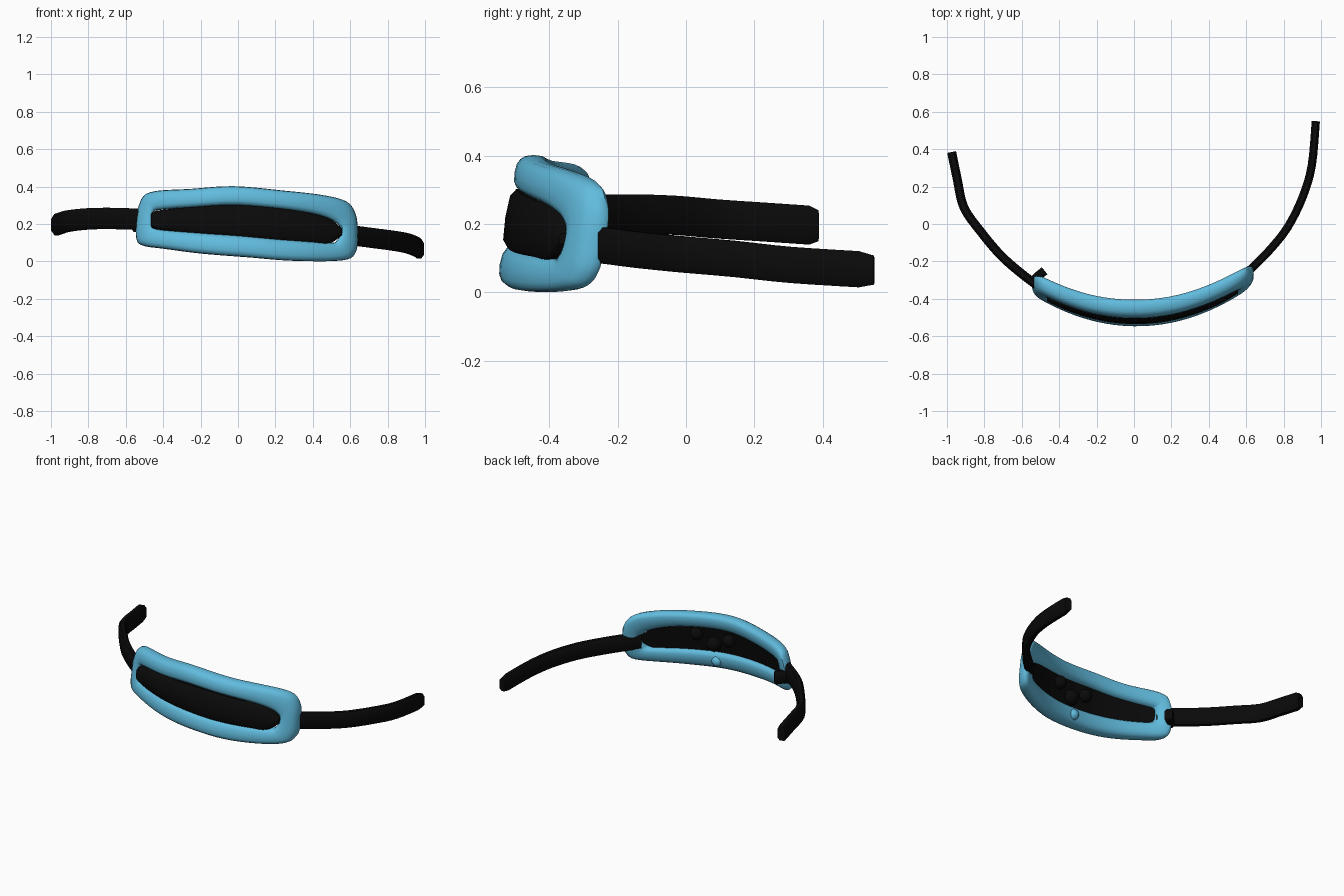
import bpy, bmesh, math
from mathutils import Vector

if "Cube" in bpy.data.objects:
    bpy.data.objects.remove(bpy.data.objects["Cube"])

def material(name, rgb):
    m = bpy.data.materials.new(name)
    m.diffuse_color = (*rgb, 1)
    m.use_nodes = True
    m.node_tree.nodes["Principled BSDF"].inputs["Base Color"].default_value = m.diffuse_color
    return m

BLUE = material("sky blue", (0.12, 0.50, 0.73))
BLACK = material("black", (0.003, 0.003, 0.003))

def finish(name, bm, mat):
    bmesh.ops.recalc_face_normals(bm, faces=bm.faces)
    for f in bm.faces:
        f.smooth = True
    me = bpy.data.meshes.new(name)
    bm.to_mesh(me)
    bm.free()
    ob = bpy.data.objects.new(name, me)
    bpy.context.collection.objects.link(ob)
    me.materials.append(mat)
    bpy.context.view_layer.objects.active = ob
    ob.select_set(True)
    bpy.ops.object.shade_smooth_by_angle(angle=math.radians(45))
    ob.select_set(False)
    return ob

def loft(name, rings, mat, closed=False):
    bm = bmesh.new()
    vs = [[bm.verts.new(p) for p in r] for r in rings]
    n, k = len(vs), len(vs[0])
    for i in range(n if closed else n - 1):
        a, b = vs[i], vs[(i + 1) % n]
        for j in range(k):
            bm.faces.new((a[j], a[(j + 1) % k], b[(j + 1) % k], b[j]))
    if not closed:
        bm.faces.new(vs[0])
        bm.faces.new(vs[-1])
    return finish(name, bm, mat)

def spline(pts, steps, closed=False):
    """Catmull-Rom curve through the points."""
    pts = [Vector(p) for p in pts]
    n, out = len(pts), []
    get = (lambda i: pts[i % n]) if closed else (lambda i: pts[max(0, min(n - 1, i))])
    for i in range(n if closed else n - 1):
        a, b, c, d = (get(i + o) for o in (-1, 0, 1, 2))
        for s in range(steps):
            t = s / steps
            out.append(0.5 * (2*b + (c - a)*t + (2*a - 5*b + 4*c - d)*t*t
                              + (3*b - a - 3*c + d)*t**3))
    return out if closed else out + [pts[-1]]

def face_y(x, z):
    """Curved, slightly tilted surface that the visor follows."""
    return -0.48 + 0.54 * x * x + 0.16 * (z - 0.19)

def power(v, e):
    return math.copysign(abs(v) ** e, v)

# Visor outlines in the front view (x, z), matched point by point
outer = [(-.545, .19), (-.53, .30), (-.47, .37), (-.25, .388), (-.02, .402), (.25, .378),
         (.45, .355), (.58, .32), (.63, .25), (.64, .15), (.63, .05), (.56, .006),
         (.30, .003), (.05, .022), (-.2, .042), (-.4, .068), (-.50, .082), (-.54, .11)]
inner = [(-.455, .22), (-.45, .26), (-.42, .275), (-.22, .29), (-.02, .30), (.2, .283),
         (.38, .258), (.49, .225), (.54, .19), (.548, .155), (.53, .115), (.49, .10),
         (.27, .115), (.05, .135), (-.17, .15), (-.33, .163), (-.43, .175), (-.452, .195)]
o_curve = spline([(x, z, 0) for x, z in outer], 5, True)
i_curve = spline([(x, z, 0) for x, z in inner], 5, True)

# Padded blue frame
rings = []
for o, i in zip(o_curve, i_curve):
    mid, half = (o + i) / 2, (o - i) / 2
    ring = []
    for k in range(16):
        a = math.tau * k / 16
        p = mid + half * power(math.cos(a), .75)
        ring.append((p.x, face_y(p.x, p.y) + 0.048 * power(math.sin(a), .75), p.y))
    rings.append(ring)
loft("visor_frame", rings, BLUE, True)

# Black lens filling the opening, sliced into columns along x
top = spline([(-.465, .235, 0), (-.44, .27, 0), (-.22, .292, 0), (-.02, .302, 0), (.2, .286, 0),
              (.38, .26, 0), (.49, .228, 0), (.555, .175, 0)], 4)
bot = spline([(-.465, .20, 0), (-.44, .172, 0), (-.22, .152, 0), (-.02, .138, 0), (.2, .118, 0),
              (.38, .105, 0), (.49, .098, 0), (.555, .14, 0)], 4)
rings = []
for t, b in zip(top, bot):
    ring = []
    for f, d in ((0, -.035), (.12, -.05), (.5, -.054), (.88, -.05), (1, -.035),
                 (1, .012), (.5, .012), (0, .012)):
        z = b.y + (t.y - b.y) * f
        ring.append((t.x, face_y(t.x, z) + d, z))
    rings.append(ring)
loft("lens", rings, BLACK)

# Flat straps: swept rounded-rectangle section
def strap(name, pts, half_h, half_t, steps=4):
    path = spline(pts, steps)
    rings = []
    for i, p in enumerate(path):
        tan = path[min(i + 1, len(path) - 1)] - path[max(i - 1, 0)]
        side = Vector((tan.y, -tan.x, 0)).normalized()
        h = half_h * (.8 if i == len(path) - 1 else 1)
        rings.append([p + side * half_t * u + Vector((0, 0, h * v)) for u, v in
                      ((-.5, -1), (.5, -1), (1, -.7), (1, .7), (.5, 1), (-.5, 1), (-1, .7), (-1, -.7))])
    loft(name, rings, BLACK)

strap("left_strap", [(-.47, -.355, .225), (-.55, -.305, .226), (-.70, -.18, .23), (-.82, -.04, .226),
                     (-.91, .09, .215), (-.945, .24, .205), (-.975, .385, .195)], .057, .024)
strap("right_strap", [(.55, -.31, .145), (.62, -.245, .138), (.72, -.145, .125), (.82, -.02, .112),
                      (.90, .14, .098), (.95, .31, .08), (.972, .55, .065)], .053, .022)
# Short loose end of the left strap, behind the frame
strap("strap_tab", [(-.55, -.315, .20), (-.515, -.28, .20), (-.478, -.25, .195)], .042, .024)

# Nose-rest pads on the back of the visor
def pad(name, x, z, r, mat, depth):
    bm = bmesh.new()
    bmesh.ops.create_uvsphere(bm, u_segments=14, v_segments=8, radius=r)
    bmesh.ops.translate(bm, verts=bm.verts, vec=(x, face_y(x, z) + depth, z))
    finish(name, bm, mat)

pad("left_pad", .0, .235, .042, BLACK, .02)
pad("right_pad", .22, .235, .042, BLACK, .02)
pad("centre_pad", .11, .185, .048, BLACK, .02)
pad("lower_pad", .09, .075, .035, BLUE, .035)
